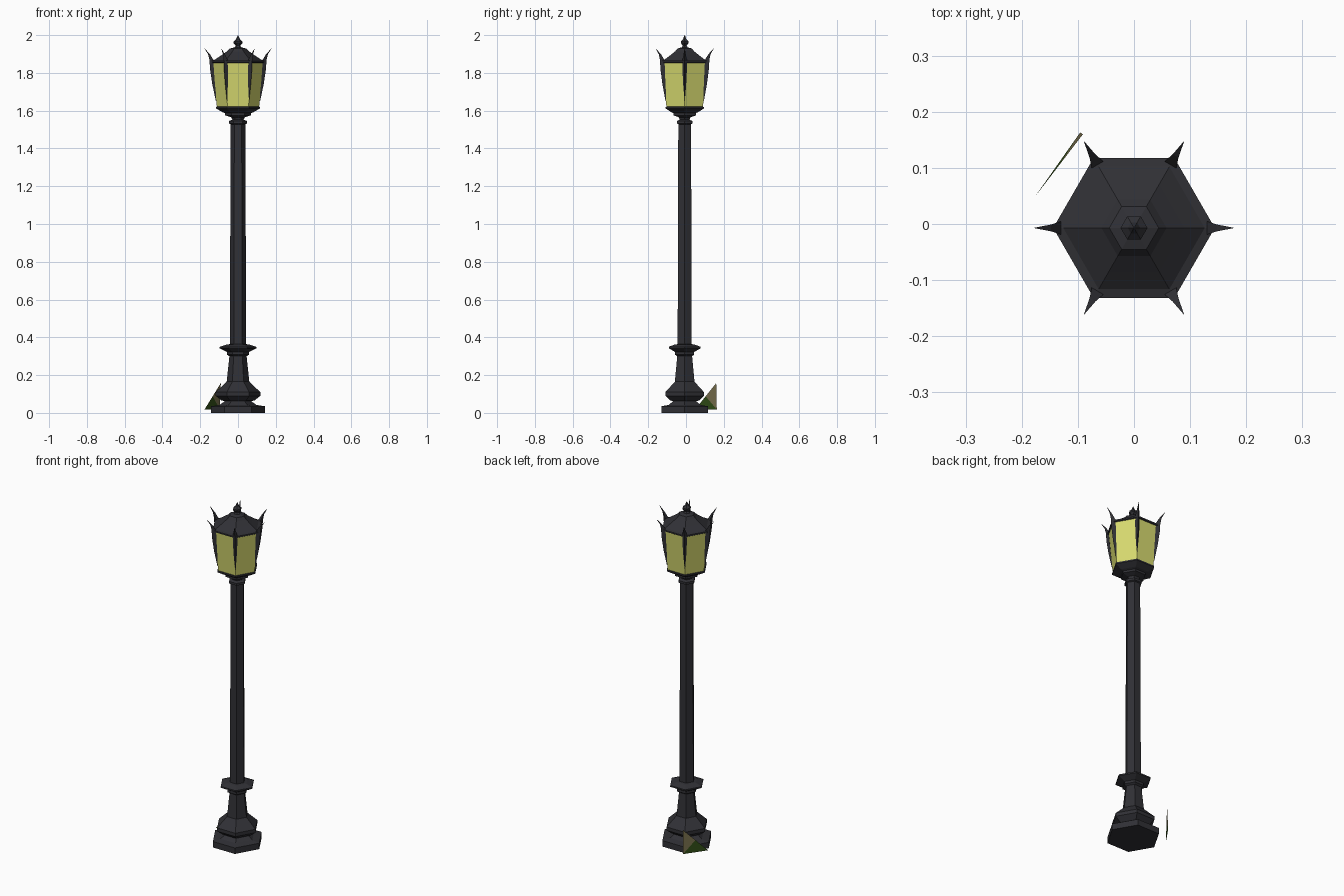
import bpy, bmesh, math
from mathutils import Vector

if "Cube" in bpy.data.objects:
    bpy.data.objects.remove(bpy.data.objects["Cube"])

CY = -0.007  # the lamp axis sits slightly forward of the centre


def material(name, rgb):
    m = bpy.data.materials.new(name)
    m.diffuse_color = (*rgb, 1)
    m.use_nodes = True
    m.node_tree.nodes["Principled BSDF"].inputs["Base Color"].default_value = m.diffuse_color
    return m


IRON = material("dark iron", (0.030, 0.030, 0.036))
GLASS = material("yellow glass", (0.68, 0.70, 0.16))
GREEN = material("dark green", (0.03, 0.075, 0.008))
TAN = material("dry tan", (0.19, 0.16, 0.075))


def finish(name, bm, *mats):
    me = bpy.data.meshes.new(name)
    bm.to_mesh(me)
    bm.free()
    ob = bpy.data.objects.new(name, me)
    bpy.context.collection.objects.link(ob)
    for m in mats:
        me.materials.append(m)
    return ob


def hex_lathe(name, profile, mat, caps=True):
    """Six-sided turned part from (radius, height) pairs, bottom to top."""
    bm = bmesh.new()
    rings = [[bm.verts.new((r * math.cos(i * math.pi / 3),
                            CY + r * math.sin(i * math.pi / 3), z))
              for i in range(6)] for r, z in profile]
    for a, b in zip(rings, rings[1:]):
        for i in range(6):
            j = (i + 1) % 6
            bm.faces.new((a[i], a[j], b[j], b[i]))
    if caps:
        bm.faces.new(rings[0][::-1])
        bm.faces.new(rings[-1])
    return finish(name, bm, mat)


# stepped foot and bulb
hex_lathe("base", [(.143, 0), (.143, .035), (.098, .042), (.07, .062),
                   (.088, .066), (.118, .09), (.118, .11), (.06, .165),
                   (.045, .305)], IRON)
# collar above the foot
hex_lathe("base_collar", [(.045, .30), (.058, .308), (.058, .322), (.097, .342),
                          (.097, .35), (.06, .362), (.042, .364)], IRON)
# long post
hex_lathe("post", [(.043, .36), (.039, 1.53)], IRON)
# neck and lantern seat
hex_lathe("neck", [(.032, 1.525), (.048, 1.532), (.048, 1.545), (.03, 1.552),
                   (.036, 1.565), (.068, 1.575), (.068, 1.587), (.082, 1.592),
                   (.117, 1.612), (.117, 1.62), (.105, 1.622)], IRON)
# glass panes
hex_lathe("lantern_glass", [(.111, 1.615), (.138, 1.86)], GLASS, caps=False)
# roof and finial
hex_lathe("roof", [(.136, 1.852), (.144, 1.856), (.144, 1.864), (.126, 1.868),
                   (.09, 1.892), (.058, 1.914), (.044, 1.929), (.02, 1.935)], IRON)
hex_lathe("finial", [(.02, 1.932), (.012, 1.944), (.024, 1.958), (.024, 1.966),
                     (.011, 1.977), (.001, 2.0)], IRON)

# curved corner spikes: (radius inside, radius outside, half width, height)
SPIKE = [(.112, .117, .001, 1.65), (.122, .136, .008, 1.74), (.128, .148, .012, 1.82),
         (.130, .151, .012, 1.868), (.148, .158, .006, 1.898), (.177, .178, .0005, 1.93)]
for k in range(6):
    a = k * math.pi / 3
    out = Vector((math.cos(a), math.sin(a), 0))
    side = Vector((-out.y, out.x, 0))
    bm = bmesh.new()
    rings = []
    for ri, ro, w, z in SPIKE:
        c = Vector((0, CY, z))
        rings.append([bm.verts.new(p) for p in (c + out * ri - side * w,
                                                c + out * ro,
                                                c + out * ri + side * w)])
    for p, q in zip(rings, rings[1:]):
        for i in range(3):
            j = (i + 1) % 3
            bm.faces.new((p[i], p[j], q[j], q[i]))
    bm.faces.new(rings[0][::-1])
    bm.faces.new(rings[-1])
    finish("corner_spike_%d" % (k + 1), bm, IRON)

# small leaning leaf plate behind the foot, green tip and tan end
bm = bmesh.new()
tip = bm.verts.new((-.177, .048, .018))
top = bm.verts.new((-.091, .160, .158))
foot = bm.verts.new((-.096, .163, .018))
mid = bm.verts.new((-.134, .104, .088))
bm.faces.new((tip, mid, foot))
bm.faces.new((mid, top, foot)).material_index = 1
finish("leaf", bm, GREEN, TAN)
